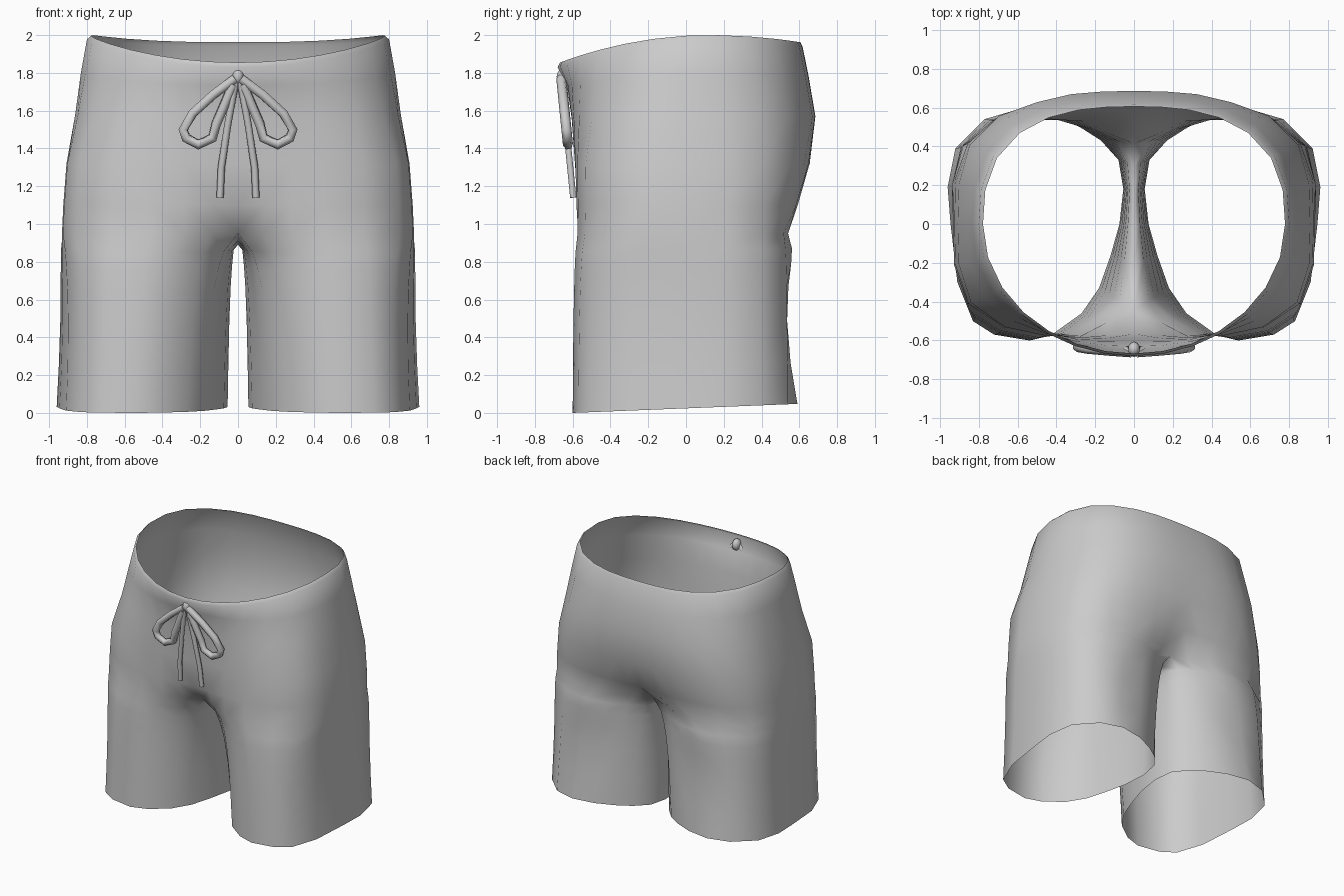
import bpy, bmesh, math

cube = bpy.data.objects.get("Cube")
if cube:
    bpy.data.objects.remove(cube, do_unlink=True)

# One plain fabric colour
fabric = bpy.data.materials.new("grey_fabric")
fabric.use_nodes = True
GREY = (0.6, 0.6, 0.6, 1)
fabric.diffuse_color = GREY
fabric.node_tree.nodes["Principled BSDF"].inputs["Base Color"].default_value = GREY

STEPS = 14  # divisions from the front seam round the side to the back seam


def waist_drop(y):
    """The waistline dips at the front and a little at the back."""
    u = y - 0.12
    return (0.234 if u < 0 else 0.16) * u * u


def hip_row(z, half_width, front, back, n_front, n_back, follow=0, pull=0):
    """Half of a rounded outline, from the front seam to the back seam."""
    row = []
    for i in range(STEPS + 1):
        a = math.pi * i / STEPS
        s, c = math.sin(a), -math.cos(a)
        depth, n = (front, n_front) if c < 0 else (back, n_back)
        r = (abs(s / half_width) ** n + abs(c / depth) ** n) ** (-1 / n)
        x, y = r * s, r * c
        if i in (0, STEPS):
            x = 0
        y *= 1 - pull * math.exp(-(x / 0.18) ** 2)
        row.append((x, y, z - follow * waist_drop(y)))
    return row


# Hip outlines: waistband edge first, then down to the crotch
hips = [
    hip_row(2.00, 0.778, 0.667, 0.605, 2.0, 2.6, 1),
    hip_row(1.98, 0.80, 0.68, 0.617, 2.0, 2.6, 1),
    hip_row(1.80, 0.832, 0.63, 0.65, 2.3, 2.65, 0.5),
    hip_row(1.58, 0.862, 0.605, 0.685, 2.75, 2.8, 0.2),
    hip_row(1.32, 0.908, 0.588, 0.655, 3.7, 3.3),
    hip_row(1.10, 0.925, 0.583, 0.595, 3.8, 3.8, 0, 0.03),
    hip_row(0.95, 0.932, 0.585, 0.545, 3.8, 4.4, 0, 0.24),
]

# Seam between the legs, back to front, closes the top of the leg
crotch = [(0, 0.30, 0.91), (0, 0.17, 0.89), (0, 0, 0.89), (0, -0.22, 0.91)]
leg_top = hips[-1] + crotch

# Outline of the leg opening, in the same order
hem = [(.18, -.33), (.27, -.46), (.41, -.56), (.54, -.60), (.72, -.57),
       (.83, -.50), (.91, -.30), (.945, 0), (.96, .19), (.92, .39),
       (.77, .54), (.60, .59), (.42, .56), (.28, .50), (.17, .43),
       (.08, .33), (.055, .18), (.075, 0), (.12, -.16)]


def leg_row(z, blend):
    pinch = math.sin(math.pi * z / 0.96)
    row = []
    for (tx, ty, tz), (hx, hy) in zip(leg_top, hem):
        x = (tx + (hx - tx) * blend) * (1 - 0.015 * pinch)
        y = min(ty + (hy - ty) * blend, 0.59 - 0.055 * pinch)
        row.append((x, y, z + blend * (0.024 + 0.04 * y)))
    return row


legs = [leg_row(z, b) for z, b in
        ((0.85, 0.42), (0.76, 0.58), (0.64, 0.72), (0.45, 0.85),
         (0.22, 0.94), (0, 1))]

# Shorts: loft one half, then mirror it
bm = bmesh.new()


def skin(upper, lower, closed):
    count = len(upper)
    for i in range(count if closed else count - 1):
        j = (i + 1) % count
        bm.faces.new((lower[i], lower[j], upper[j], upper[i])).smooth = True


hip_verts = [[bm.verts.new(p) for p in row] for row in hips]
for upper, lower in zip(hip_verts, hip_verts[1:]):
    skin(upper, lower, False)
leg_verts = [hip_verts[-1] + [bm.verts.new(p) for p in crotch]]
leg_verts += [[bm.verts.new(p) for p in row] for row in legs]
for upper, lower in zip(leg_verts, leg_verts[1:]):
    skin(upper, lower, True)

mesh = bpy.data.meshes.new("shorts")
bm.to_mesh(mesh)
bm.free()
mesh.materials.append(fabric)
shorts = bpy.data.objects.new("shorts", mesh)
bpy.context.collection.objects.link(shorts)
mirror = shorts.modifiers.new("other_half", 'MIRROR')
mirror.merge_threshold = 0.001


# Drawstring
def cord(name, path, side, radius):
    curve = bpy.data.curves.new(name, 'CURVE')
    curve.dimensions = '3D'
    curve.bevel_depth = radius
    curve.bevel_resolution = 1
    curve.use_fill_caps = True
    spline = curve.splines.new('POLY')
    spline.points.add(len(path) - 1)
    for point, (x, z) in zip(spline.points, path):
        point.co = (side * x, -0.597 - 0.1 * (z - 1.14), z, 1)
    spline.use_smooth = True
    curve.materials.append(fabric)
    ob = bpy.data.objects.new(name, curve)
    bpy.context.collection.objects.link(ob)
    bpy.ops.object.select_all(action='DESELECT')
    ob.select_set(True)
    bpy.context.view_layer.objects.active = ob
    bpy.ops.object.convert(target='MESH')


loop = [(.015, 1.77), (.13, 1.685), (.24, 1.585), (.29, 1.5), (.275, 1.455),
        (.21, 1.42), (.135, 1.455), (.115, 1.53), (.025, 1.74)]
tail = [(.012, 1.76), (.055, 1.52), (.088, 1.30), (.095, 1.14)]
for side, label in ((1, "left"), (-1, "right")):
    cord(label + "_bow_loop", loop, side, 0.027)
    cord(label + "_cord_tail", tail, side, 0.019)

# Knot passes through the front of the waistband
bpy.ops.mesh.primitive_uv_sphere_add(segments=10, ring_count=8, radius=1,
                                     location=(0, -0.645, 1.78))
knot = bpy.context.object
knot.name = "bow_knot"
knot.scale = (0.032, 0.04, 0.045)
knot.data.materials.append(fabric)
bpy.ops.object.shade_smooth()
